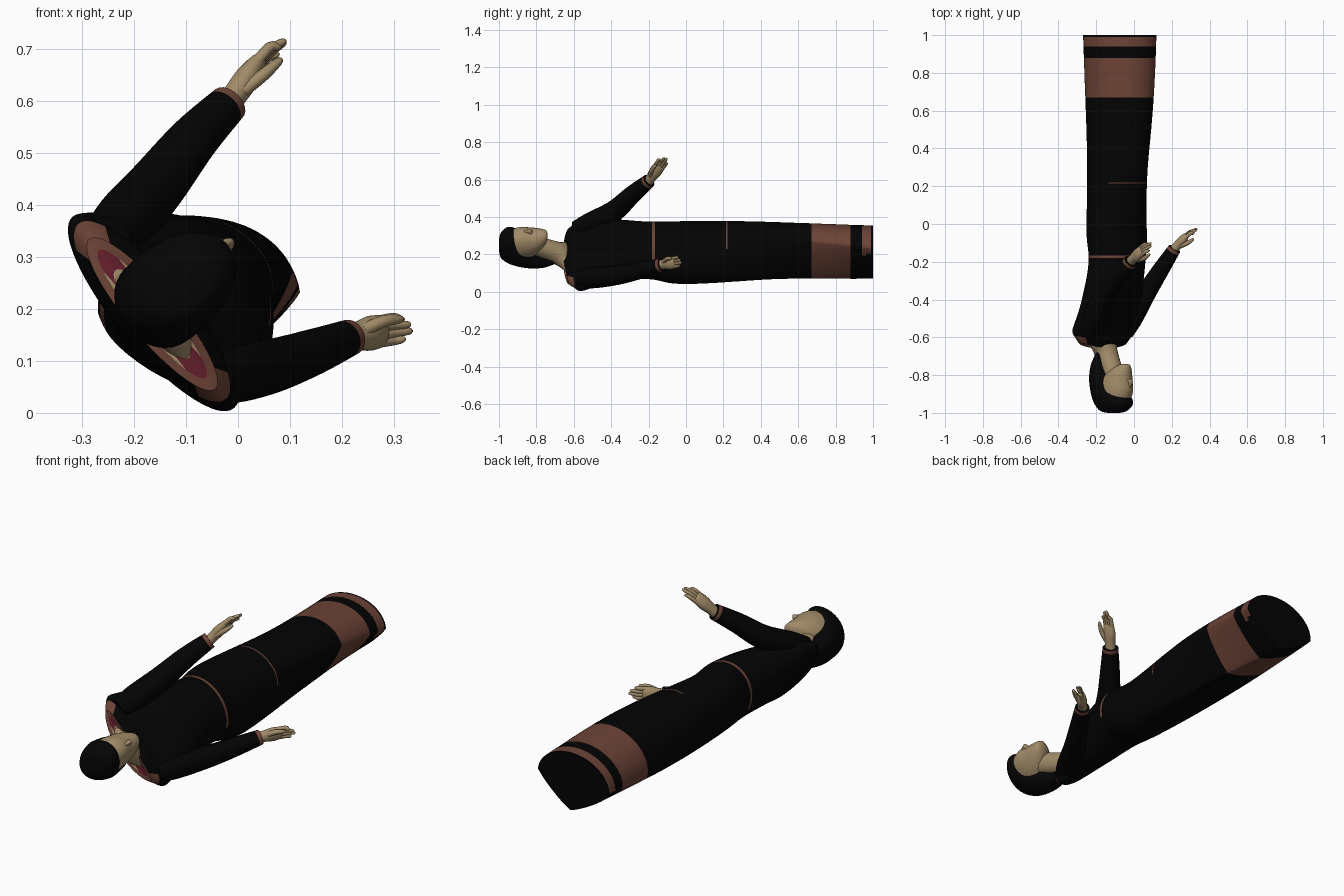
import bpy, bmesh, math
from mathutils import Vector

if "Cube" in bpy.data.objects:
    bpy.data.objects.remove(bpy.data.objects["Cube"])

COLOURS = {
    "black cloth": (0.001, 0.001, 0.001, 1),
    "brown trim": (0.15, 0.056, 0.037, 1),
    "skin": (0.36, 0.26, 0.14, 1),
    "red lining": (0.13, 0.013, 0.024, 1),
    "black hair": (0.0015, 0.0015, 0.0015, 1),
}
MATS = {}
for label, rgba in COLOURS.items():
    MATS[label] = bpy.data.materials.new(label)
    MATS[label].diffuse_color = rgba


def loft(name, sections, mats, rule=None, sides=32):
    """Skin elliptical rings (centre, half-axis A, half-axis B, V-shape of the +B side)."""
    bm = bmesh.new()
    rings = []
    for c, a, b, vee in sections:
        ring = []
        for k in range(sides):
            t = 2 * math.pi * k / sides
            co, si = math.cos(t), math.sin(t)
            if si > 0:
                e = 1 + 0.7 * vee
                co = math.copysign(abs(co) ** e, co)
                si = si ** e
            ring.append(bm.verts.new(c + a * co + b * si))
        rings.append(ring)
    for i in range(len(rings) - 1):
        r, s = rings[i], rings[i + 1]
        for k in range(sides):
            j = (k + 1) % sides
            f = bm.faces.new((r[k], r[j], s[j], s[k]))
            if rule:
                f.material_index = rule(f.calc_center_median(), i)
    bm.faces.new(rings[0]).material_index = rule(sections[0][0], 0) if rule else 0
    bm.faces.new(rings[-1])
    bmesh.ops.recalc_face_normals(bm, faces=bm.faces)
    for f in bm.faces:
        f.smooth = True
    me = bpy.data.meshes.new(name)
    bm.to_mesh(me)
    bm.free()
    for m in mats:
        me.materials.append(MATS[m])
    me.set_sharp_from_angle(angle=math.radians(50))
    ob = bpy.data.objects.new(name, me)
    bpy.context.collection.objects.link(ob)
    return ob


def spline(rows, steps):
    """Catmull-Rom resampling of rows of numbers."""
    out = []
    for i in range(len(rows) - 1):
        p0, p1, p2, p3 = (rows[max(0, min(len(rows) - 1, i + d))] for d in (-1, 0, 1, 2))
        for s in range(steps):
            t = s / steps
            out.append(tuple(0.5 * (2 * b + (c - a) * t + (2 * a - 5 * b + 4 * c - d) * t * t
                                    + (3 * b - a - 3 * c + d) * t ** 3)
                             for a, b, c, d in zip(p0, p1, p2, p3)))
    return out + [tuple(rows[-1])]


def tube(name, rows, mats, side, rule=None, steps=5, sides=20):
    """Rows of x, y, z, half width along side, half thickness."""
    pts = spline(rows, steps)
    secs = []
    for i, p in enumerate(pts):
        d = Vector(pts[min(i + 1, len(pts) - 1)][:3]) - Vector(pts[max(i - 1, 0)][:3])
        d.normalize()
        a = (Vector(side) - d * Vector(side).dot(d)).normalized()
        secs.append((Vector(p[:3]), a * p[3], d.cross(a) * p[4], 0))
    return loft(name, secs, mats, rule, sides)


# Rolled body frame: N points out of the chest, L runs shoulder to shoulder
def axes(deg):
    c, s = math.cos(math.radians(deg)), math.sin(math.radians(deg))
    return Vector((c, 0, s)), Vector((s, 0, -c))


N, L = axes(40)

# Long dress: y, centre x, centre z, half depth, half width, roll angle
KEYS = [
    (-0.62, -0.165, 0.195, 0.065, 0.22, 40),
    (-0.56, -0.161, 0.194, 0.073, 0.24, 40),
    (-0.40, -0.12, 0.22, 0.122, 0.195, 40),
    (-0.20, -0.09, 0.222, 0.142, 0.162, 40),
    (0.00, -0.09, 0.208, 0.145, 0.185, 39),
    (0.50, -0.075, 0.213, 0.181, 0.155, 24),
    (1.00, -0.075, 0.212, 0.195, 0.142, 6),
]
rows = spline(KEYS, 8)


def row_at(y):
    for p, q in zip(rows, rows[1:]):
        if p[0] <= y <= q[0]:
            t = (y - p[0]) / (q[0] - p[0])
            return tuple(a + (b - a) * t for a, b in zip(p, q))


EDGES = [-0.181, -0.166, 0.214, 0.221, 0.67, 0.88, 0.94, 0.99]
rows += [row_at(y) for y in EDGES]
rows.sort()
NECK = [(-0.645, -0.165, 0.19, 0.028, 0.11, 40), (-0.652, -0.165, 0.19, 0.03, 0.16, 40),
        (-0.656, -0.165, 0.19, 0.046, 0.188, 40)]


def dress_rule(c, i):
    across = abs((c - Vector((-0.165, 0, 0.19))).dot(L))
    if i == 0:                                   # inside the wide neckline
        return 2 if across < 0.1 else 3
    if i == 1 or (i == 2 and across > 0.17):     # neckline border
        return 1
    if -0.181 < c.y < -0.166:                    # waist line
        return int(c.z > 0.17)
    if 0.214 < c.y < 0.221:                      # short front line
        return int(c.z > 0.23 and c.x > -0.13)
    if 0.67 < c.y < 0.88:                        # broad hem band
        return 1
    if 0.94 < c.y < 0.99:                        # narrow hem band
        return int(c.z > 0.2)
    return 0


sections = []
for y, cx, cz, depth, width, ang in NECK + rows:
    n, l = axes(ang)
    sections.append((Vector((cx, y, cz)), n * depth, l * width,
                     max(0, min(1, (y + 0.1) / 0.8))))
dress = loft("dress", sections, ["black cloth", "brown trim", "skin", "red lining"],
             dress_rule, 64)
# Slope the shoulders down from the neck
for v in dress.data.vertices:
    if v.co.y < -0.55:
        across = (v.co - Vector((-0.165, 0, 0.19))).dot(L) / 0.2
        v.co.y += 0.03 * across ** 2 * min(1, (-0.55 - v.co.y) / 0.1)


# Sleeves with cuffs, and hands
def arm(name, path, hand_dir, palm_side, size):
    d = Vector(hand_dir).normalized()
    s = Vector(palm_side)
    s = (s - d * s.dot(d)).normalized()
    n = d.cross(s)
    w = Vector(path[-1][:3])
    last = (len(path) - 1) * 5
    tube(name + "_sleeve", path, ["black cloth", "brown trim"], s,
         lambda c, i: int(i >= last - 1))

    def pt(along, across, out, a, b):
        return (*(w + d * along * size + s * across + n * out), a, b)

    tube(name + "_palm", [pt(-0.02, 0, 0, 0.026, 0.024), pt(0.02, 0, 0, 0.027, 0.024),
                          pt(0.06, 0, 0, 0.034, 0.024), pt(0.095, 0, 0, 0.031, 0.017),
                          pt(0.105, 0, 0, 0.024, 0.009)], ["skin"], s)
    for k in range(4):
        x = (k - 1.5) * 0.015
        tip = (0.145, 0.165, 0.16, 0.14)[k]
        tube(f"{name}_finger_{k + 1}",
             [pt(0.085, x, 0, 0.0095, 0.011), pt(0.125, x, 0.004, 0.0095, 0.01),
              pt(tip - 0.006, x * 0.9, 0.016, 0.007, 0.007), pt(tip, x * 0.9, 0.02, 0.002, 0.002)],
             ["skin"], s, None, 3, 10)
    tube(name + "_thumb",
         [pt(0.03, 0.012, 0.01, 0.013, 0.013), pt(0.07, 0.026, 0.026, 0.012, 0.012),
          pt(0.108, 0.026, 0.035, 0.008, 0.008), pt(0.116, 0.025, 0.036, 0.002, 0.002)],
         ["skin"], s, None, 3, 10)


arm("raised_arm",
    [(-0.25, -0.59, 0.335, 0.045, 0.045), (-0.22, -0.51, 0.365, 0.06, 0.06),
     (-0.16, -0.385, 0.432, 0.057, 0.057), (-0.088, -0.285, 0.522, 0.048, 0.048),
     (-0.018, -0.198, 0.594, 0.038, 0.038)],
    (0.092, 0.09, 0.128), (0.15, -0.8, 0.45), 1.14)
arm("low_arm",
    [(-0.05, -0.58, 0.07, 0.045, 0.045), (-0.01, -0.5, 0.075, 0.056, 0.056),
     (0.065, -0.365, 0.09, 0.052, 0.052), (0.14, -0.245, 0.115, 0.045, 0.045),
     (0.215, -0.13, 0.145, 0.035, 0.035)],
    (0.108, 0.118, 0.022), (0.1, -0.1, 1), 0.96)

# Neck
tube("neck", [(-0.1, -0.82, 0.25, 0.055, 0.055), (-0.125, -0.75, 0.228, 0.056, 0.058),
              (-0.145, -0.69, 0.208, 0.062, 0.06), (-0.155, -0.655, 0.198, 0.085, 0.052),
              (-0.163, -0.63, 0.19, 0.11, 0.04)], ["skin"], L)

# Head parts in a local frame: z to the crown, -y to the face
HEAD = Vector((-0.11, -0.87, 0.248))
UP = Vector((0, -1, 0))


def head_part(name, table, mat, steps=4, sides=32):
    secs = [(HEAD + UP * z - N * y, L * hx, N * hy, 0) for z, y, hx, hy in spline(table, steps)]
    return loft(name, secs, [mat], None, sides)


head_part("face", [(-0.13, -0.08, 0.012, 0.012), (-0.12, -0.073, 0.035, 0.036),
                   (-0.085, -0.045, 0.06, 0.068), (-0.04, -0.02, 0.075, 0.094),
                   (0.01, -0.01, 0.08, 0.108), (0.06, 0.0, 0.075, 0.102),
                   (0.1, 0.005, 0.05, 0.07), (0.115, 0.005, 0.02, 0.03)], "skin")
head_part("nose", [(0.015, -0.1, 0.006, 0.012), (-0.02, -0.11, 0.009, 0.016),
                   (-0.04, -0.11, 0.014, 0.022), (-0.052, -0.1, 0.008, 0.01)], "skin", 3, 12)
head_part("lips", [(-0.065, -0.095, 0.012, 0.012), (-0.075, -0.095, 0.02, 0.018),
                   (-0.088, -0.094, 0.012, 0.014)], "skin", 3, 12)
head_part("hair", [(0.13, -0.005, 0.025, 0.035), (0.12, -0.002, 0.058, 0.078),
                   (0.085, -0.004, 0.083, 0.112), (0.045, 0.012, 0.091, 0.113),
                   (0.0, 0.042, 0.093, 0.09), (-0.06, 0.064, 0.09, 0.07),
                   (-0.12, 0.073, 0.082, 0.047), (-0.17, 0.067, 0.066, 0.03),
                   (-0.205, 0.06, 0.048, 0.015)], "black hair")

for m in bpy.data.materials:
    if m.users and not m.is_grease_pencil:
        m.use_nodes = True
        m.node_tree.nodes["Principled BSDF"].inputs["Base Color"].default_value = m.diffuse_color
